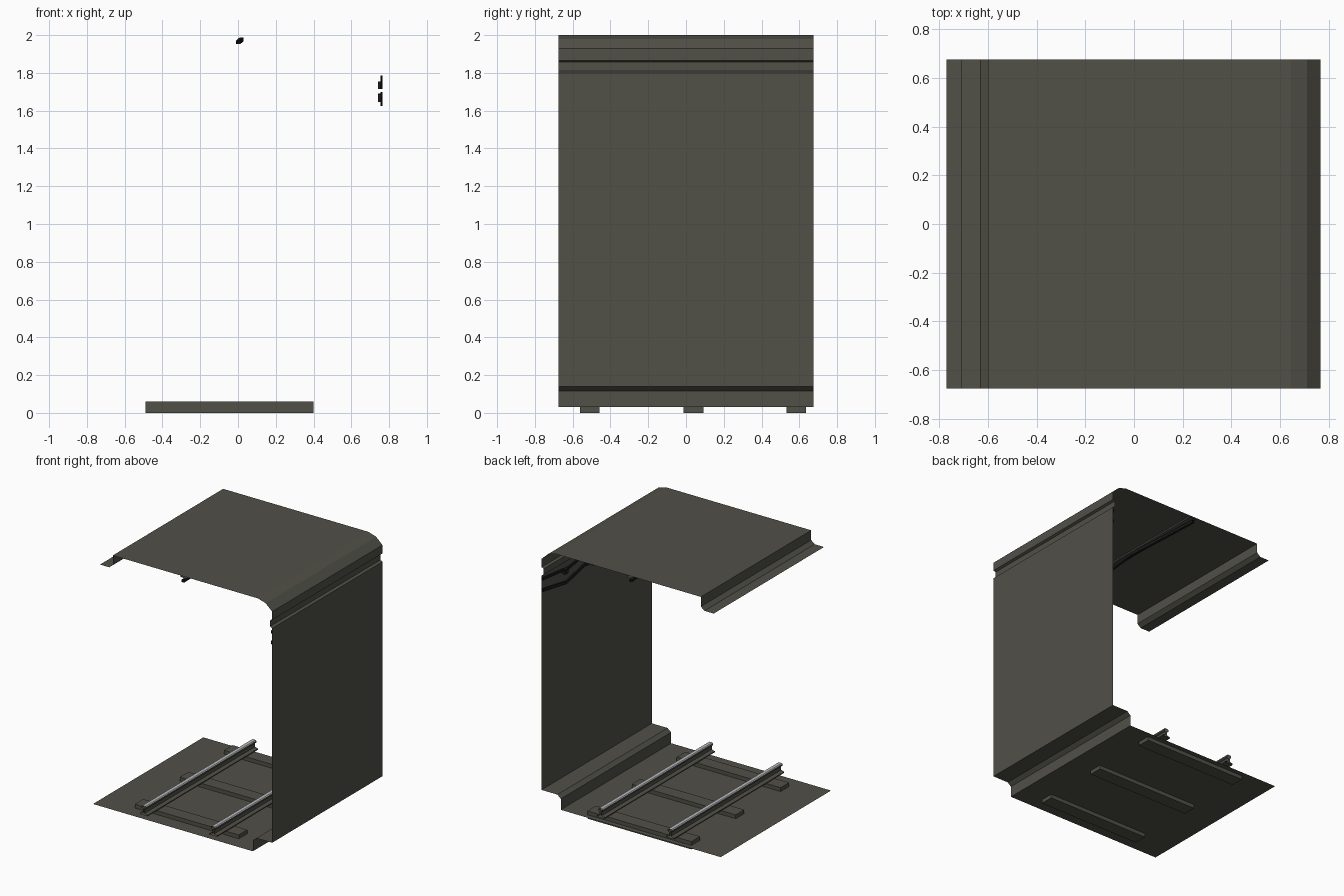
import bpy, bmesh

if "Cube" in bpy.data.objects:
    bpy.data.objects.remove(bpy.data.objects["Cube"])

HALF = 0.675  # half the tunnel length along y


def material(name, rgb):
    m = bpy.data.materials.new(name)
    m.diffuse_color = (*rgb, 1)
    m.use_nodes = True
    m.node_tree.nodes["Principled BSDF"].inputs["Base Color"].default_value = m.diffuse_color
    return m


CONCRETE = material("olive grey concrete", (0.082, 0.08, 0.064))
STEEL = material("polished steel", (0.48, 0.49, 0.50))
BLACK = material("black rubber", (0.012, 0.012, 0.012))


def finish(name, bm, *mats):
    me = bpy.data.meshes.new(name)
    bm.to_mesh(me)
    bm.free()
    for m in mats:
        me.materials.append(m)
    ob = bpy.data.objects.new(name, me)
    bpy.context.collection.objects.link(ob)
    return ob


def sweep(name, section, path, mats, closed=False):
    """Sweep an xz section along path points (dx, y, dz); ends stay open."""
    bm = bmesh.new()
    rings = [[bm.verts.new((x + dx, y, z + dz)) for x, z in section]
             for dx, y, dz in path]
    n = len(section)
    for a, b in zip(rings, rings[1:]):
        for i in range(n if closed else n - 1):
            j = (i + 1) % n
            bm.faces.new((a[i], a[j], b[j], b[i]))
    bm.normal_update()
    return finish(name, bm, *mats)


def box(name, x, y, z, mat):
    bm = bmesh.new()
    bmesh.ops.create_cube(bm, size=1)
    for v in bm.verts:
        v.co = [r[0] if c < 0 else r[1] for c, r in zip(v.co, (x, y, z))]
    return finish(name, bm, mat)


STRAIGHT = [(0, -HALF, 0), (0, HALF, 0)]

# Tunnel shell: floor, kerb ledge, grooved wall, rounded corner, ceiling, lip
shell = [(-0.77, 0.03), (0.60, 0.03), (0.60, 0.115), (0.63, 0.14), (0.765, 0.14),
         (0.765, 1.80), (0.747, 1.81), (0.747, 1.857), (0.765, 1.865),
         (0.765, 1.93), (0.71, 1.98), (0.645, 2.0), (-0.60, 2.0),
         (-0.60, 1.925), (-0.63, 1.90), (-0.71, 1.90)]
sweep("tunnel_shell", shell, STRAIGHT, [CONCRETE])

# Sleepers
for i, y in enumerate((-0.51, 0.04, 0.583)):
    box(f"sleeper_{i + 1}", (-0.49, 0.40), (y - 0.052, y + 0.052), (0, 0.06), CONCRETE)

# Rails: I-shaped section, polished on the running surface
half_rail = [(0.034, 0.06), (0.034, 0.068), (0.008, 0.076), (0.008, 0.105),
             (0.019, 0.111), (0.019, 0.124), (0.013, 0.13)]
for side, cx in (("left", -0.335), ("right", 0.26)):
    sec = [(cx + x, z) for x, z in half_rail]
    sec += [(cx - x, z) for x, z in reversed(half_rail)]
    rail = sweep(f"{side}_rail", sec, STRAIGHT, [CONCRETE, STEEL], closed=True)
    for f in rail.data.polygons:
        if f.center.z > 0.122:
            f.material_index = 1

# Ceiling conduit channel and the cable under it
sweep("ceiling_channel", [(-0.02, 1.999), (-0.02, 1.988), (0.035, 1.988), (0.035, 1.999)],
      STRAIGHT, [CONCRETE])


def cable(name, w, h, pts):
    sec = [(-w, -h), (w, -h), (w, h), (-w, h)]
    sweep(name, sec, pts, [BLACK], closed=True)


cable("ceiling_cable", 0.01, 0.01,
      [(0.0, -HALF, 1.962), (0.004, -0.3, 1.966), (0.02, 0.0, 1.978),
       (0.012, 0.3, 1.97), (0.002, HALF, 1.964)])

# Sagging wall cables
cable("lower_wall_cable", 0.005, 0.012,
      [(0.759, y, z - 0.012) for y, z in
       ((-HALF, 1.70), (-0.37, 1.677), (-0.16, 1.66), (0.16, 1.70), (0.38, 1.65), (HALF, 1.70))])
cable("upper_wall_cable", 0.005, 0.01,
      [(0.759, y, z - 0.01) for y, z in
       ((-HALF, 1.78), (-0.4, 1.75), (-0.2, 1.737), (0.1, 1.785), (0.36, 1.75), (HALF, 1.785))])

# Cable clips
for i, (y, z) in enumerate(((-0.38, 1.665), (0.05, 1.672), (0.40, 1.735))):
    box(f"cable_clip_{i + 1}", (0.74, 0.764), (y - 0.018, y + 0.018),
        (z - 0.02, z + 0.02), BLACK)
